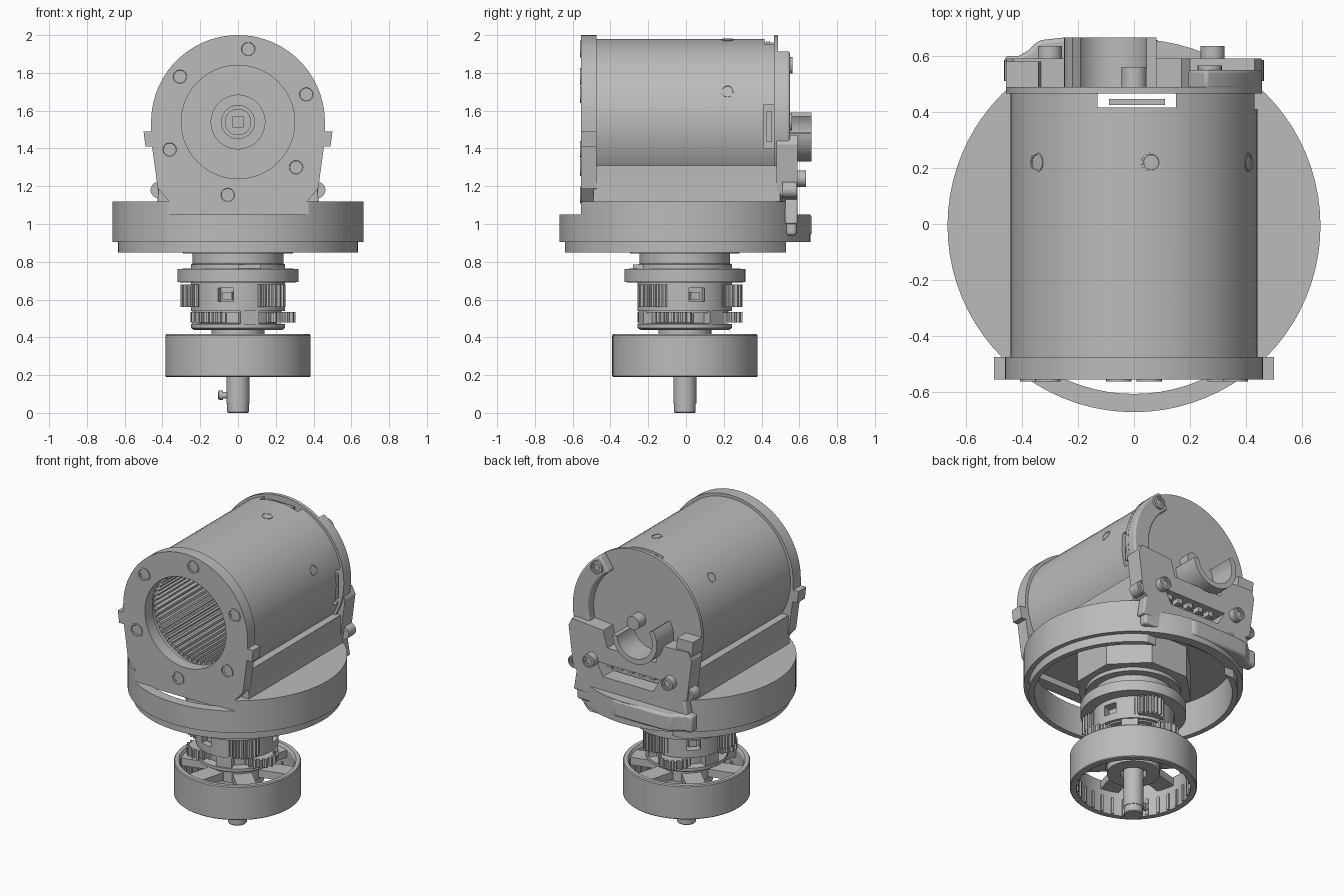
import bpy, bmesh
from math import cos, sin, pi, radians
from mathutils import Vector, Matrix

if "Cube" in bpy.data.objects:
    bpy.data.objects.remove(bpy.data.objects["Cube"])

grey = bpy.data.materials.new("plain_grey")
grey.use_nodes = True
COLOUR = (0.5, 0.5, 0.5, 1)
grey.diffuse_color = COLOUR
grey.node_tree.nodes["Principled BSDF"].inputs["Base Color"].default_value = COLOUR

AX = 1.54          # height of the motor axis
DRIVE_Y = -.006    # the vertical drive axis
UP, BACK, FRONT = (0, 0, 1), (0, 1, 0), (0, -1, 0)
parts = []


def finish(name, bm, bevel=0):
    bmesh.ops.recalc_face_normals(bm, faces=bm.faces)
    mesh = bpy.data.meshes.new(name)
    bm.to_mesh(mesh)
    bm.free()
    ob = bpy.data.objects.new(name, mesh)
    mesh.materials.append(grey)
    bpy.context.collection.objects.link(ob)
    if bevel:
        mod = ob.modifiers.new("bevel", 'BEVEL')
        mod.width, mod.segments, mod.limit_method = bevel, 3, 'ANGLE'
    parts.append(ob)
    return ob


def lathe(name, profile, loc=(0, 0, 0), axis=UP, segs=72):
    """Revolve a closed (radius, height) profile round an axis."""
    bm = bmesh.new()
    rings = []
    for r, h in profile:
        n = segs if r > 0 else 1
        rings.append([bm.verts.new((r * cos(2 * pi * i / segs), r * sin(2 * pi * i / segs), h)) for i in range(n)])
    for a, b in zip(rings, rings[1:] + rings[:1]):
        if len(a) == len(b) == 1:
            continue
        for i in range(segs):
            j = (i + 1) % segs
            quad = [a[i % len(a)], a[j % len(a)], b[j % len(b)], b[i % len(b)]]
            bm.faces.new(list(dict.fromkeys(quad)))
    bm.transform(Matrix.Translation(loc) @ Vector(axis).to_track_quat('Z', 'Y').to_matrix().to_4x4())
    return finish(name, bm)


def cyl(name, r, h0, h1, loc=(0, 0, 0), axis=UP, segs=72):
    return lathe(name, [(0, h0), (r, h0), (r, h1), (0, h1)], loc, axis, segs)


def tube(name, r0, r1, h0, h1):
    return lathe(name, [(r0, h0), (r1, h0), (r1, h1), (r0, h1)])


def prism(name, pts, a, b, along='y', bevel=0):
    """Extrude an outline: (x, z) along y, or (x, y) along z."""
    bm = bmesh.new()
    place = (lambda u, v: (u, a, v)) if along == 'y' else (lambda u, v: (u, v, a))
    face = bm.faces.new([bm.verts.new(place(u, v)) for u, v in pts])
    geom = bmesh.ops.extrude_face_region(bm, geom=[face])["geom"]
    step = (0, b - a, 0) if along == 'y' else (0, 0, b - a)
    bmesh.ops.translate(bm, vec=step, verts=[g for g in geom if isinstance(g, bmesh.types.BMVert)])
    return finish(name, bm, bevel)


def box(name, centre, size, turn=0):
    bm = bmesh.new()
    bmesh.ops.create_cube(bm, size=1)
    bm.transform(Matrix.Translation(centre) @ Matrix.Rotation(turn, 4, 'Z') @ Matrix.Diagonal((*size, 1)))
    return finish(name, bm)


def cut(target, cutter):
    mod = target.modifiers.new("cut", 'BOOLEAN')
    mod.operation, mod.solver, mod.object = 'DIFFERENCE', 'EXACT', cutter
    with bpy.context.temp_override(object=target, active_object=target):
        bpy.ops.object.modifier_move_to_index(modifier=mod.name, index=0)
        bpy.ops.object.modifier_apply(modifier=mod.name)
    parts.remove(cutter)
    bpy.data.objects.remove(cutter)


def arc(r, a0, a1, n, cx=0, cy=0):
    return [(cx + r * cos(radians(a0 + (a1 - a0) * i / n)), cy + r * sin(radians(a0 + (a1 - a0) * i / n)))
            for i in range(n + 1)]


def teeth(r0, r1, n):
    step = 2 * pi / n
    return [(r * cos((i + f) * step), r * sin((i + f) * step))
            for i in range(n) for r, f in ((r0, 0), (r0, .4), (r1, .55), (r1, .85))]


def screw(name, loc, axis, r=0.045, h=0.012):
    lathe(name, [(0, -.03), (r, -.03), (r, h), (r * .8, h), (r * .75, h - .004), (r * .5, h - .004),
                 (r * .5, h - .011), (0, h - .011)], loc, axis, 24)


# Motor housing with a toothed bore and an open cable gap at the rear
housing = lathe("motor_housing", [(0, .3), (.33, .3), (.33, -.49), (.44, -.49), (.44, .47), (0, .47)],
                (0, 0, AX), BACK)
cut(housing, box("gap_cutter", (.01, .44, 1.5), (.28, .05, 1.2)))
cut(housing, box("slot_cutter", (.44, .44, 1.515), (.1, .06, .23)))
box("top_connector", (.01, .435, 1.945), (.2, .022, .04))
box("side_connector", (.405, .44, 1.515), (.04, .03, .16))
ring = cyl("bore_ring_gear", .335, -.42, .3, (0, 0, AX), BACK, 96)
cut(ring, prism("hole", [(x, z + AX) for x, z in teeth(.302, .325, 60)], -.5, .4))
lathe("bore_hub", [(0, .27), (.03, .27), (.03, .24), (.07, .24), (.07, .26), (.09, .26), (.09, .28),
                   (.145, .28), (.145, .31), (0, .31)], (0, 0, AX), BACK)
box("square_shaft", (0, .25, AX), (.06, .06, .06))

# Front flange with ears, tapering down into the base
half = [(.46, 1.49), (.5, 1.49), (.49, 1.41), (.455, 1.41), (.425, 1.19), (.366, 1.12), (.366, 1.04)]
outline = arc(.46, 0, 180, 40, 0, AX) + [(-x, z) for x, z in half] + half[::-1]
flange = prism("front_flange", outline, -.555, -.475)
cut(flange, cyl("bore_cutter", .3, -.7, -.4, (0, 0, AX), BACK))

# Flange and housing screws share six even angles
for k in range(6):
    a = radians(22 + 60 * k)
    screw("flange_screw", (.39 * cos(a), -.549, AX + .39 * sin(a)), FRONT)
    if k < 3:
        screw("housing_screw", (.43 * cos(a), .22, AX + .43 * sin(a)), (cos(a), 0, sin(a)), .035)

# Saddle joining the housing to the base
side = [(.425, 1.09), (.425, 1.14), (.42, 1.2), (.425, 1.31)]
saddle = prism("saddle", [(-x, z) for x, z in side[::-1]] + side, -.49, .5, bevel=.012)
cut(saddle, cyl("bore_cutter", .333, -.6, .3, (0, 0, AX), BACK))
cut(saddle, box("gap_cutter", (.01, .44, 1.3), (.28, .05, .6)))

# Hollow round base, stepped down at front and back
base = lathe("base_bell", [(0, 1.12), (.665, 1.12), (.665, .905), (.635, .905), (.635, .85), (.6, .85),
                           (.6, 1.08), (0, 1.08)], (0, DRIVE_Y, 0), segs=80)
for y in (-.655, .69):
    cut(base, box("step_cutter", (0, y, 1.15), (1.5, .2, .2)))
cut(base, box("lip_cutter", (0, .63, .8), (1.5, .2, .21)))
prism("base_mount", arc(.36, 22.5, 337.5, 7), .87, 1.09, 'z')

# Rear end plate, cover, arm and cable guide
plate = cyl("rear_plate", .457, .465, .488, (0, 0, AX), BACK)
right_edge = [(.42, 1.15), (.455, 1.42), (.43, 1.47), (.2, 1.45), (.17, 1.34)]
left_edge = [(-.19, 1.34), (-.21, 1.46), (-.43, 1.47), (-.455, 1.42), (-.42, 1.15)]
cover = prism("rear_cover", left_edge + [(-.38, 1.12), (.38, 1.12)] + right_edge, .48, .59)
cut(cover, prism("slot", [(-.22, 1.23), (-.17, 1.14), (.2, 1.14), (.25, 1.23)], .45, .65))
for i in range(5):
    box("terminal", (-.14 + .08 * i, .53, 1.215), (.035, .05, .035))
prism("cover_arm", arc(.457, -15, 56, 16, 0, AX) + arc(.34, 56, -15, 16, 0, AX), .48, .55, bevel=.012)
prism("cover_arm_end", arc(.457, 180, 196, 5, 0, AX) + arc(.34, 196, 180, 5, 0, AX), .48, .58)
prism("cable_guide", arc(.165, 145, 355, 24, -.085, 1.495) + arc(.13, 355, 145, 24, -.085, 1.495), .48, .665)
cyl("cable_boss", .045, .48, .56, (0, 0, AX), BACK, 32)
prism("lower_tray", [(-.46, .53), (-.46, .6), (-.41, .6), (-.375, .62), (-.34, .655), (-.25, .665), (.07, .665),
                     (.17, .595), (.4, .585), (.4, .53)], .94, 1.05, 'z', .015)
prism("lower_panel", [(-.43, 1.0), (.42, 1.0), (.4, 1.13), (-.4, 1.13)], .525, .59, bevel=.01)
for x, y, z in ((.27, .52, 1.84), (.28, .59, 1.24), (-.3, .59, 1.24), (-.42, .54, 1.18), (.42, .54, 1.18)):
    screw("rear_screw", (x, y, z), BACK, .043, .045)

# Open cable passage running down behind the drive into the base
for ob in (saddle, base, plate):
    cut(ob, box("passage_cutter", (0, .45, 1.08), (.56, .15, .36)))

# Everything below hangs on the vertical drive axis
first_drive_part = len(parts)

# Bearing neck under the base
lathe("bearing_neck", [(0, .87), (.29, .87), (.29, .845), (.24, .845), (.24, .79), (.25, .785), (.25, .765),
                       (.32, .762), (.32, .692), (.25, .69), (.25, .68), (0, .68)])
box("neck_tab", (.06, -.2, .775), (.12, .15, .02))

# Planet carriers and their gears
carrier = lathe("planet_carrier", [(0, .7), (.25, .7), (.25, .54), (.23, .54), (.23, .53), (.2, .53), (.2, .475),
                                   (.25, .47), (.25, .45), (.235, .44), (.14, .44), (.14, .4), (0, .4)])
for k in range(3):
    a = radians(15 + 120 * k)
    cut(carrier, box("window_cutter", (.25 * cos(a), .25 * sin(a), .625), (.12, .085, .07), a))
    box("window_block", (.19 * cos(a), .19 * sin(a), .62), (.06, .05, .04), a)
    for stage, offset, z0, z1, n in (("upper", 60, .56, .68, 20), ("lower", -30, .478, .535, 16)):
        b = a + radians(offset)
        prism(stage + "_planet_gear", [(x + .213 * cos(b), y + .213 * sin(b)) for x, y in teeth(.08, .1, n)],
              z0, z1, 'z')
    c = a + radians(30)
    box("lower_post", (.21 * cos(c), .21 * sin(c), .505), (.06, .1, .08), c)

# Output drum with spokes and inner ribs
lathe("drum_rim", [(.345, .19), (.38, .19), (.385, .195), (.385, .41), (.38, .417), (.355, .417), (.345, .4)])
tube("drum_hub", .05, .17, .34, .415)
tube("drum_inner_ring", .08, .16, .29, .35)
for k in range(6):
    a = radians(15 + 60 * k)
    box("drum_spoke", (.25 * cos(a), .25 * sin(a), .375), (.22, .12, .05), a)
for k in range(30):
    a = 2 * pi * k / 30
    box("drum_rib", (.345 * cos(a), .345 * sin(a), .25), (.02, .016, .11), a)

# Output shaft with a side pin
lathe("output_shaft", [(0, .42), (.061, .42), (.061, .05), (.057, .05), (.057, .005), (.053, 0), (0, 0)], segs=40)
lathe("side_pin", [(0, 0), (.018, 0), (.018, .08), (.025, .08), (.025, .1), (.02, .105), (0, .105)],
      (0, 0, .093), (-1, 0, 0), 20)
for ob in parts[first_drive_part:]:
    ob.location.y = DRIVE_Y

# Smooth the round faces and keep the edges crisp
bpy.ops.object.select_all(action='DESELECT')
for ob in parts:
    ob.select_set(True)
bpy.context.view_layer.objects.active = parts[0]
bpy.ops.object.shade_smooth_by_angle(angle=radians(25))
